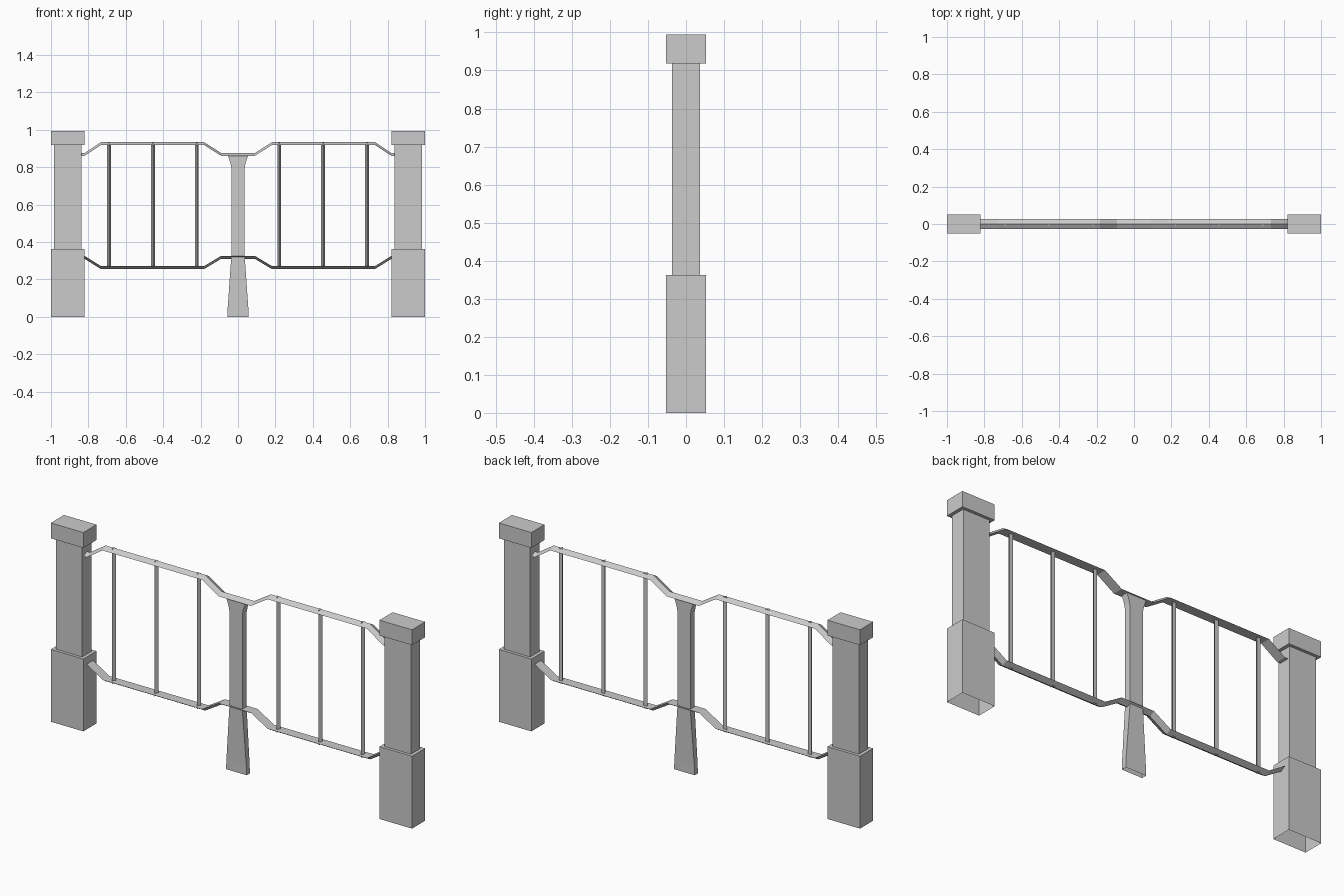
import bpy, bmesh
from math import pi, cos, sin
from mathutils import Vector

cube = bpy.data.objects.get("Cube")
if cube:
    bpy.data.objects.remove(cube)

grey = bpy.data.materials.new("plain grey")
grey.use_nodes = True
color = (0.6, 0.6, 0.6, 1)
grey.diffuse_color = color
grey.node_tree.nodes["Principled BSDF"].inputs["Base Color"].default_value = color


def loft(name, rings, cap_start=True):
    """Skin matching rings of points, closing the ends."""
    bm = bmesh.new()
    loops = [[bm.verts.new(p) for p in ring] for ring in rings]
    n = len(loops[0])
    for a, b in zip(loops, loops[1:]):
        for i in range(n):
            j = (i + 1) % n
            bm.faces.new((a[i], a[j], b[j], b[i]))
    bm.faces.new(loops[-1])
    bottom = bm.faces.new(loops[0])
    bmesh.ops.recalc_face_normals(bm, faces=bm.faces)
    if not cap_start:
        bmesh.ops.delete(bm, geom=[bottom], context='FACES_ONLY')
    mesh = bpy.data.meshes.new(name)
    bm.to_mesh(mesh)
    bm.free()
    mesh.materials.append(grey)
    obj = bpy.data.objects.new(name, mesh)
    bpy.context.collection.objects.link(obj)
    return obj


def rect(cx, hx, hy, z):
    return [(cx - hx, -hy, z), (cx + hx, -hy, z), (cx + hx, hy, z), (cx - hx, hy, z)]


# Stepped end pillars, open underneath
BASE, SHAFT = (0.09, 0.052), (0.073, 0.037)
for side, label in ((1, "left"), (-1, "right")):
    steps = [(BASE, 0), (BASE, 0.362), (SHAFT, 0.362),
             (SHAFT, 0.918), (BASE, 0.918), (BASE, 0.995)]
    loft(label + "_pillar", [rect(side * 0.91, *s, z) for s, z in steps], cap_start=False)

# Central post: tapered foot, straight stem, flared head
post = [(0.057, 0.013, 0), (0.055, 0.013, 0.05), (0.036, 0.017, 0.32),
        (0.036, 0.017, 0.80), (0.041, 0.017, 0.825), (0.054, 0.017, 0.863)]
loft("centre_post", [rect(0, hx, hy, z) for hx, hy, z in post], cap_start=False)


# Rails with a triangular section, ridged away from the panel
def rail(name, outer, middle, ridge):
    half = [(0.84, outer), (0.82, outer), (0.732, middle),
            (0.182, middle), (0.09, outer)]
    path = [(-x, z) for x, z in half] + half[::-1]
    loft(name, [[(x, -0.026, z), (x, 0.026, z), (x, 0, z + ridge)] for x, z in path])


rail("top_rail", 0.861, 0.919, 0.015)
rail("bottom_rail", 0.326, 0.271, -0.016)

# Three-sided balusters with an edge toward the front
tri = [Vector((cos(a), sin(a), 0)) * 0.0115
       for a in (-pi / 2, pi / 6, 5 * pi / 6)]
for side, label in ((1, "left"), (-1, "right")):
    for i in range(3):
        x = side * (0.22 + 0.235 * i)
        loft(f"{label}_baluster_{i + 1}",
             [[p + Vector((x, 0, z)) for p in tri] for z in (0.257, 0.933)])
